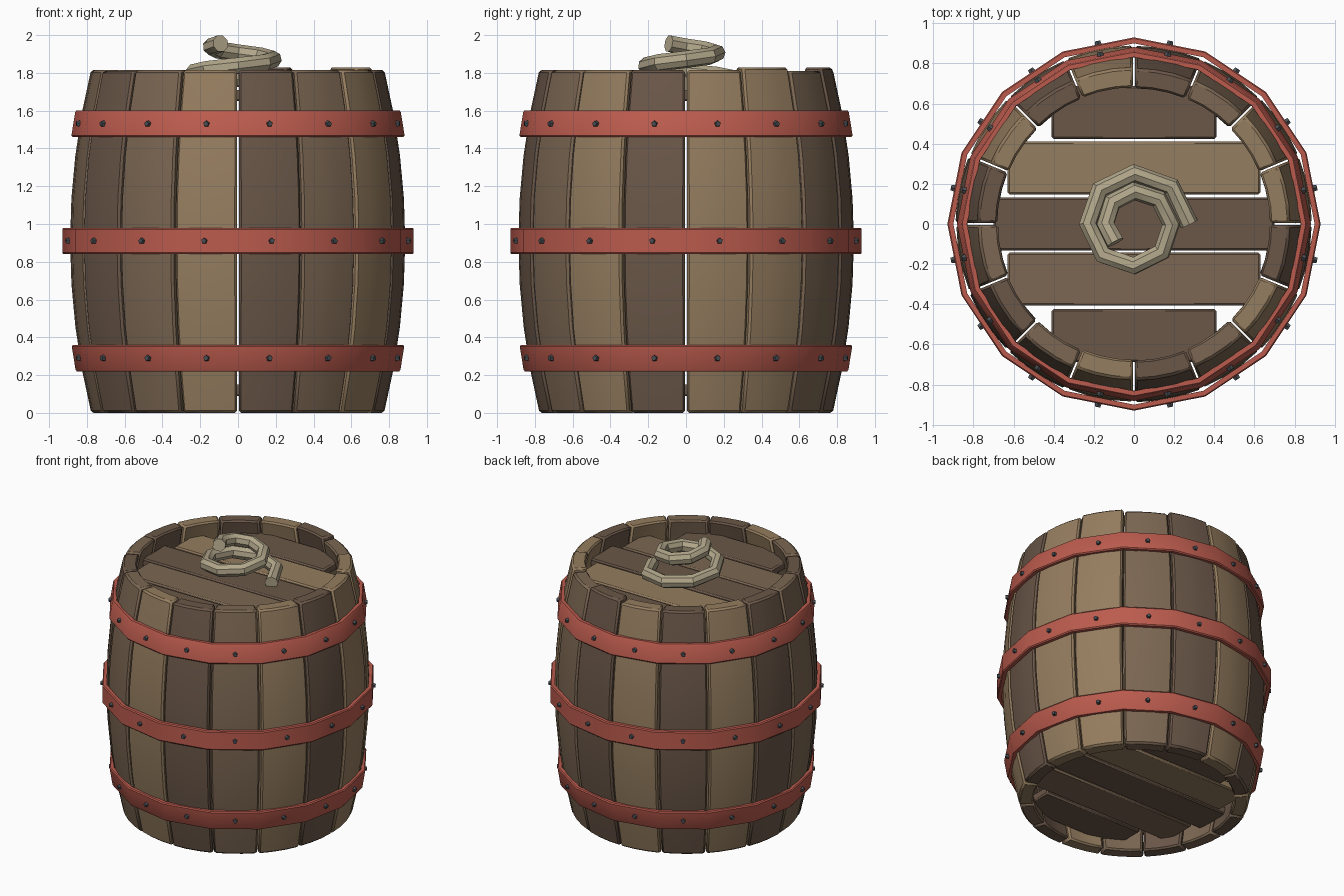
import bpy, bmesh, random
from math import sin, cos, pi, radians
from mathutils import Matrix

if "Cube" in bpy.data.objects:
    bpy.data.objects.remove(bpy.data.objects["Cube"])

random.seed(4)
H, N = 1.815, 16
STEP = 2 * pi / N


def material(name, rgb):
    m = bpy.data.materials.new(name)
    m.diffuse_color = (*rgb, 1)
    m.use_nodes = True
    m.node_tree.nodes["Principled BSDF"].inputs["Base Color"].default_value = m.diffuse_color
    return m


LIGHT = material("light_wood", (0.30, 0.205, 0.115))
MID = material("mid_wood", (0.20, 0.135, 0.085))
DARK = material("dark_wood", (0.145, 0.095, 0.065))
RED = material("red_band", (0.50, 0.105, 0.075))
IRON = material("dark_iron", (0.07, 0.08, 0.09))
ROPE = material("rope", (0.45, 0.39, 0.26))


def smooth_shade(ob):
    bpy.ops.object.select_all(action='DESELECT')
    bpy.context.view_layer.objects.active = ob
    ob.select_set(True)
    bpy.ops.object.shade_smooth_by_angle(angle=radians(35))


def finish(name, bm, mat, bevel=0, smooth=True):
    bmesh.ops.recalc_face_normals(bm, faces=bm.faces)
    me = bpy.data.meshes.new(name)
    bm.to_mesh(me)
    bm.free()
    me.materials.append(mat)
    ob = bpy.data.objects.new(name, me)
    bpy.context.collection.objects.link(ob)
    if bevel:
        mod = ob.modifiers.new("bevel", 'BEVEL')
        mod.width, mod.segments = bevel, 1
        mod.limit_method, mod.angle_limit = 'ANGLE', radians(40)
    if smooth:
        smooth_shade(ob)
    return ob


def belly(z):
    return 0.888 - 0.112 * ((z - 0.91) / 0.91) ** 2


def skin(bm, rings, closed):
    # bridges successive rings of verts; closed joins the last ring to the first
    n = len(rings[0])
    count = len(rings) if closed else len(rings) - 1
    for i in range(count):
        a, b = rings[i], rings[(i + 1) % len(rings)]
        for j in range(n):
            k = (j + 1) % n
            bm.faces.new((a[j], a[k], b[k], b[j]))
    if not closed:
        bm.faces.new(rings[0])
        bm.faces.new(rings[-1])


# Staves: curved boards with small gaps and slightly uneven tops
tones = {11: LIGHT, 14: LIGHT, 0: LIGHT, 1: LIGHT, 4: LIGHT, 6: LIGHT,
         2: MID, 8: MID, 13: MID, 10: MID}
for i in range(N):
    bm = bmesh.new()
    top = H + random.choice((-0.004, 0, 0, 0.014))
    shift = random.uniform(-0.004, 0.003)
    g = 0.006
    a0, a1 = i * STEP + g, (i + 1) * STEP - g
    angles = [a0 + (a1 - a0) * t / 3 for t in range(4)]
    rings = []
    for s in range(9):
        z = top * s / 8
        r = belly(z) + shift
        pts = [(r, a) for a in angles] + [(r - 0.1, a) for a in reversed(angles)]
        rings.append([bm.verts.new((q * cos(a), q * sin(a), z)) for q, a in pts])
    skin(bm, rings, False)
    finish(f"stave_{i + 1}", bm, tones.get(i, DARK), 0.012)

# Metal bands, tapered to follow the belly, each with a ring of rivets
for label, zc, r_low, r_high in (("lower", 0.29, 0.86, 0.88),
                                 ("middle", 0.91, 0.93, 0.93),
                                 ("upper", 1.53, 0.882, 0.862)):
    bm = bmesh.new()
    profile = [(r_low - 0.03, -0.07), (r_low - 0.006, -0.07), (r_low, -0.062),
               (r_high, 0.062), (r_high - 0.006, 0.07), (r_high - 0.03, 0.07)]
    rings = [[bm.verts.new((r * cos(i * STEP), r * sin(i * STEP), zc + z))
              for r, z in profile] for i in range(N)]
    skin(bm, rings, True)
    finish(f"{label}_band", bm, RED)

    bm = bmesh.new()
    flat = (r_low + r_high) / 2 * cos(STEP / 2)
    for i in range(N):
        a = (i + 0.5) * STEP
        m = (Matrix.Translation((flat * cos(a), flat * sin(a), zc))
             @ Matrix.Rotation(a, 4, 'Z') @ Matrix.Rotation(pi / 2, 4, 'Y')
             @ Matrix.Rotation(pi / 2, 4, 'Z'))
        bmesh.ops.create_cone(bm, cap_ends=True, segments=5, radius1=0.021,
                              radius2=0.014, depth=0.036, matrix=m)
    finish(f"{label}_rivets", bm, IRON, smooth=False)

# Top and bottom heads: five planks each
planks = ((0.555, 0.41, DARK), (0.28, 0.63, LIGHT), (0, 0.70, DARK),
          (-0.275, 0.63, MID), (-0.555, 0.41, DARK))
for label, zc in (("bottom", 0.12), ("top", 1.68)):
    for n, (y, half, mat) in enumerate(planks):
        bm = bmesh.new()
        m = Matrix.Translation((0, y, zc)) @ Matrix.Diagonal((2 * half, 0.264, 0.06, 1))
        bmesh.ops.create_cube(bm, size=1, matrix=m)
        finish(f"{label}_head_plank_{n + 1}", bm, mat, 0.01)

# Rope: spirals inward and upward above the head
cu = bpy.data.curves.new("rope_coil", 'CURVE')
cu.dimensions = '3D'
cu.bevel_depth, cu.bevel_resolution, cu.use_fill_caps = 0.046, 2, True
sp = cu.splines.new('POLY')
steps = 13
sp.points.add(steps)
for i, p in enumerate(sp.points):
    a = i * pi / 4
    r = 0.275 - 0.145 * i / steps
    p.co = (r * cos(a), r * sin(a), 1.737 + 0.0168 * i, 1)
rope = bpy.data.objects.new("rope_coil", cu)
cu.materials.append(ROPE)
bpy.context.collection.objects.link(rope)
bpy.ops.object.select_all(action='DESELECT')
rope.select_set(True)
bpy.context.view_layer.objects.active = rope
bpy.ops.object.convert(target='MESH')
smooth_shade(bpy.context.view_layer.objects.active)
